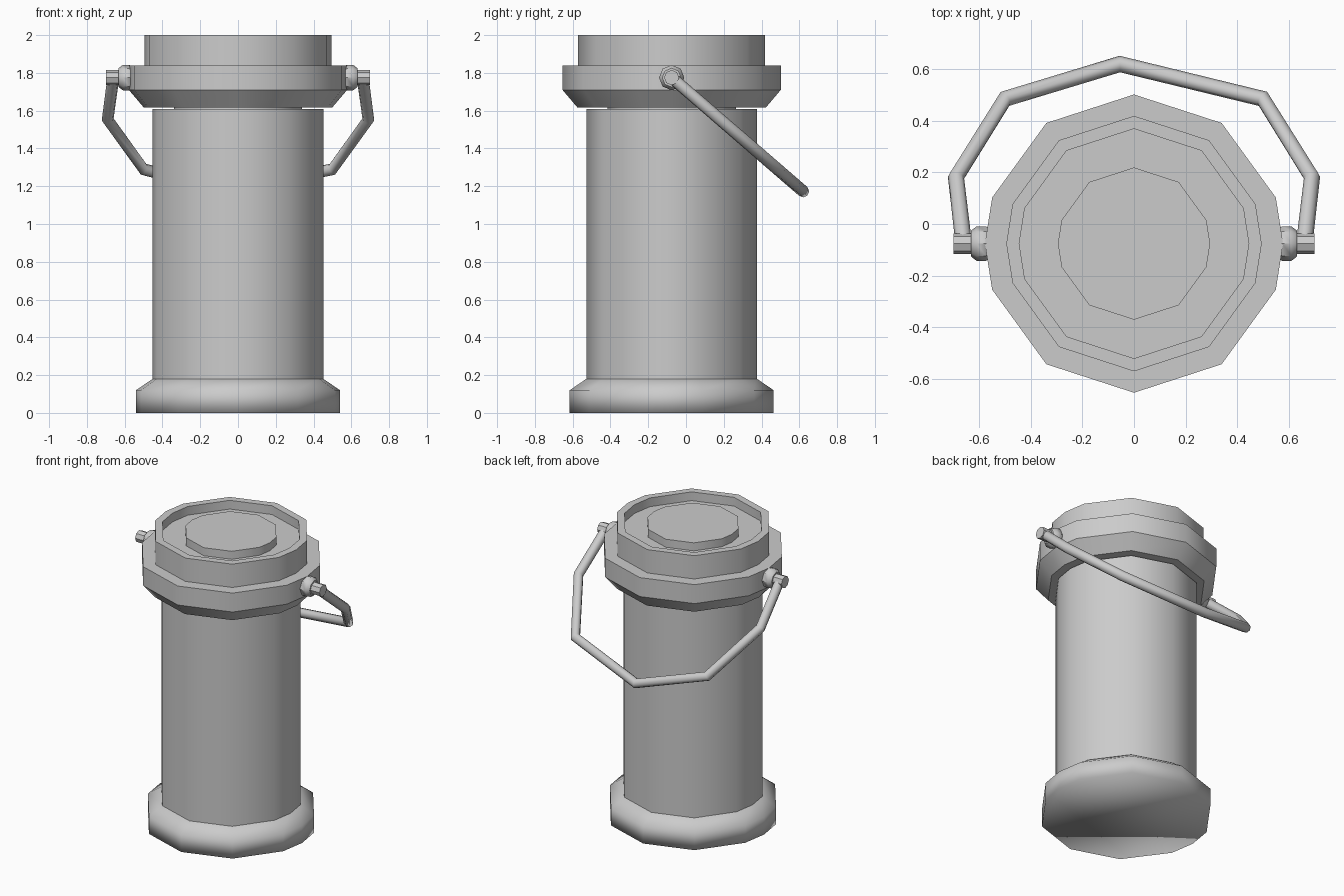
import bpy, bmesh
from math import radians, cos, sin
from mathutils import Matrix, Vector

cube = bpy.data.objects.get("Cube")
if cube:
    bpy.data.objects.remove(cube)

AXIS_Y = -0.076
PIVOT_Z = 1.775
# Ten-sided outline with one extra corner on each flank
CORNERS = [0, 18, 54, 90, 126, 162, 180, 198, 234, 270, 306, 342]
OCTAGON = [45 * i for i in range(8)]

metal = bpy.data.materials.new("grey metal")
metal.use_nodes = True
metal.diffuse_color = (0.6, 0.6, 0.6, 1)
metal.node_tree.nodes["Principled BSDF"].inputs["Base Color"].default_value = (0.6, 0.6, 0.6, 1)


def shade(obj, angle):
    bpy.ops.object.select_all(action="DESELECT")
    obj.select_set(True)
    bpy.context.view_layer.objects.active = obj
    bpy.ops.object.shade_smooth_by_angle(angle=radians(angle))


def turned(name, profile, angles=CORNERS, matrix=None, smooth=37):
    """Stack outlines of (radius, height) and cap both ends."""
    bm = bmesh.new()
    rings = [[bm.verts.new((r * cos(radians(a)), r * sin(radians(a)), z)) for a in angles]
             for r, z in profile]
    for low, high in zip(rings, rings[1:]):
        for i in range(len(angles)):
            j = (i + 1) % len(angles)
            bm.faces.new((low[i], low[j], high[j], high[i]))
    bm.faces.new(rings[0][::-1])
    bm.faces.new(rings[-1])
    bmesh.ops.recalc_face_normals(bm, faces=bm.faces)
    mesh = bpy.data.meshes.new(name)
    bm.transform(matrix or Matrix.Translation((0, AXIS_Y, 0)))
    bm.to_mesh(mesh)
    bm.free()
    mesh.materials.append(metal)
    obj = bpy.data.objects.new(name, mesh)
    bpy.context.collection.objects.link(obj)
    shade(obj, smooth)
    return obj


# Canister
turned("base", [(0.54, 0), (0.54, 0.12), (0.445, 0.185)], smooth=180)
turned("body", [(0.452, 0.18), (0.452, 1.61)])
turned("neck", [(0.34, 1.6), (0.34, 1.63)])
turned("collar", [(0.5, 1.618), (0.578, 1.71), (0.578, 1.84), (0.45, 1.84)])

# Lid with a raised rim and a round centre boss
turned("lid_rim", [(0.495, 1.83), (0.495, 2.0), (0.445, 2.0), (0.445, 1.94)])
turned("lid_boss", [(0.295, 1.93), (0.295, 1.995)])

# Side pivots
for side, sign in (("left", 1), ("right", -1)):
    place = Matrix.Translation((0, AXIS_Y, PIVOT_Z)) @ Matrix.Rotation(radians(90 * sign), 4, "Y")
    turned(side + "_pivot_flange",
           [(0.055, 0.55), (0.067, 0.575), (0.067, 0.61), (0.05, 0.632)], OCTAGON, place)
    turned(side + "_pivot_pin", [(0.04, 0.62), (0.04, 0.7)], OCTAGON, place)

# Bent wire handle, hanging in one sloping plane behind the body
path = [(0.66, AXIS_Y), (0.69, 0.18), (0.5, 0.485), (-0.055, 0.62),
        (-0.5, 0.485), (-0.69, 0.18), (-0.66, AXIS_Y)]
curve = bpy.data.curves.new("handle", "CURVE")
curve.dimensions = "3D"
curve.bevel_depth = 0.032
curve.bevel_resolution = 2
curve.use_fill_caps = True
spline = curve.splines.new("POLY")
spline.points.add(len(path) - 1)
for point, (x, y) in zip(spline.points, path):
    point.co = (x, y, PIVOT_Z - 0.865 * (y - AXIS_Y), 1)
curve.materials.append(metal)
handle = bpy.data.objects.new("handle", curve)
bpy.context.collection.objects.link(handle)
bpy.ops.object.select_all(action="DESELECT")
handle.select_set(True)
bpy.context.view_layer.objects.active = handle
bpy.ops.object.convert(target="MESH")
shade(bpy.context.object, 50)
